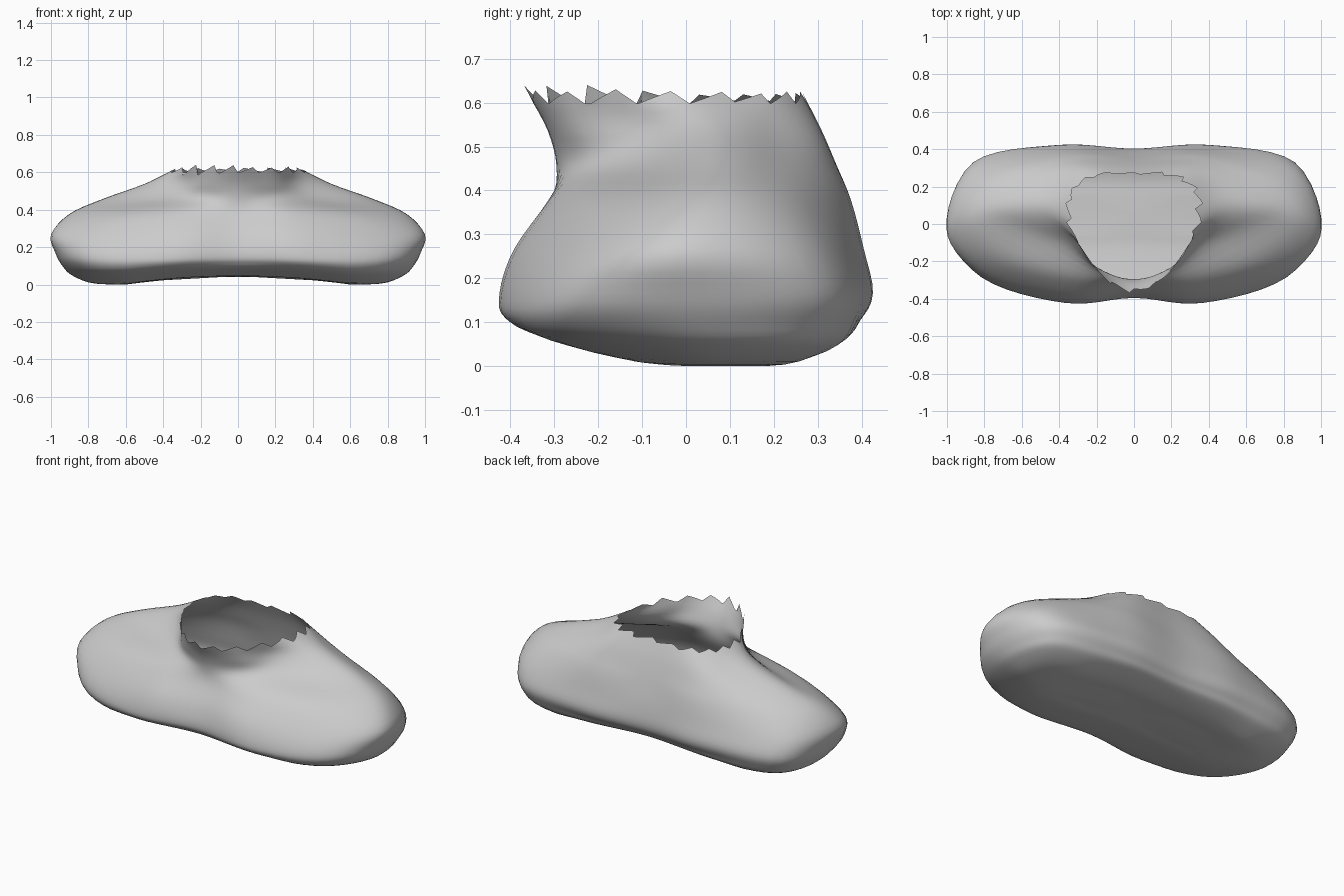
import bpy, bmesh, random
from mathutils import Vector

if "Cube" in bpy.data.objects:
    bpy.data.objects.remove(bpy.data.objects["Cube"])
random.seed(4)

# Half contours, bottom to neck: z, front y, (x, y) front chest, front shoulder,
# side, back shoulder, back blade, then back centre y
LEVELS = [
    (0.006, -0.06, (.22, -.06), (.40, -.03), (.45, .05), (.40, .12), (.22, .15), .15),
    (0.007, -0.14, (.38, -.15), (.62, -.10), (.75, .05), (.66, .21), (.36, .245), .235),
    (0.050, -0.33, (.40, -.34), (.73, -.24), (.88, .02), (.79, .29), (.40, .36), .345),
    (0.100, -0.38, (.38, -.41), (.78, -.29), (.935, -.01), (.83, .32), (.40, .395), .38),
    (0.170, -0.395, (.36, -.42), (.82, -.28), (.975, -.02), (.86, .33), (.40, .423), .403),
    (0.270, -0.365, (.34, -.385), (.82, -.225), (1.0, -.02), (.86, .29), (.40, .40), .39),
    (0.380, -0.305, (.30, -.305), (.66, -.18), (.90, .02), (.77, .24), (.37, .37), .36),
    (0.460, -0.295, (.20, -.24), (.42, -.10), (.72, .065), (.60, .22), (.34, .335), .335),
    (0.540, -0.315, (.185, -.25), (.32, -.085), (.50, .08), (.43, .20), (.28, .30), .305),
    (0.615, -0.355, (.16, -.285), (.29, -.12), (.35, .06), (.32, .19), (.20, .262), .27),
]


def catmull(a, b, c, d, t):
    return 0.5 * (2 * b + (c - a) * t + (2 * a - 5 * b + 4 * c - d) * t * t
                  + (3 * b - a - 3 * c + d) * t ** 3)


def contour(level, steps=6):
    z, front, *side, back = level
    pts = [(0, front)] + side + [(0, back)] + [(-x, y) for x, y in reversed(side)]
    pts = [Vector((x, y, z)) for x, y in pts]
    n = len(pts)
    return [catmull(pts[i - 1], pts[i], pts[(i + 1) % n], pts[(i + 2) % n], s / steps)
            for i in range(n) for s in range(steps)]


# Interpolate the contours upward
loops = [contour(l) for l in LEVELS]
rows, last = [], len(loops) - 1
for i in range(last):
    four = [loops[max(0, min(last, i + k))] for k in (-1, 0, 1, 2)]
    for s in range(4):
        rows.append([catmull(*p, s / 4) for p in zip(*four)])
rows.append(loops[-1])

# Torn, coarse saw-tooth neck rim; calmer at the back
for j, p in enumerate(rows[-1]):
    slope = p - rows[-2][j]
    if j % 4 == 0:
        peak = random.uniform(.4, 1) * (.03 if p.y < .1 else .015)
    p += slope / max(slope.z, .005) * peak * (j % 4 / 1.5 - 1)

# Arched underside, rising slightly toward the front
for row in rows:
    for p in row:
        fade = max(0, 1 - p.z / .14)
        p.z = max(0, p.z + fade * (.042 * max(0, 1 - (p.x / .6) ** 2) - .05 * min(0, p.y)))
low = min(p.z for row in rows for p in row)

# Single open-necked skin
bm = bmesh.new()
grid = [[bm.verts.new(p - Vector((0, 0, low))) for p in row] for row in rows]
n = len(grid[0])
for lo, hi in zip(grid, grid[1:]):
    for j in range(n):
        k = (j + 1) % n
        bm.faces.new((lo[j], lo[k], hi[k], hi[j]))
mid = bm.verts.new((0, .05, .045))
for j in range(n):
    bm.faces.new((mid, grid[0][(j + 1) % n], grid[0][j]))
for f in bm.faces:
    f.smooth = True
mesh = bpy.data.meshes.new("shoulders")
bm.to_mesh(mesh)
bm.free()
bpy.context.collection.objects.link(bpy.data.objects.new("shoulders", mesh))
